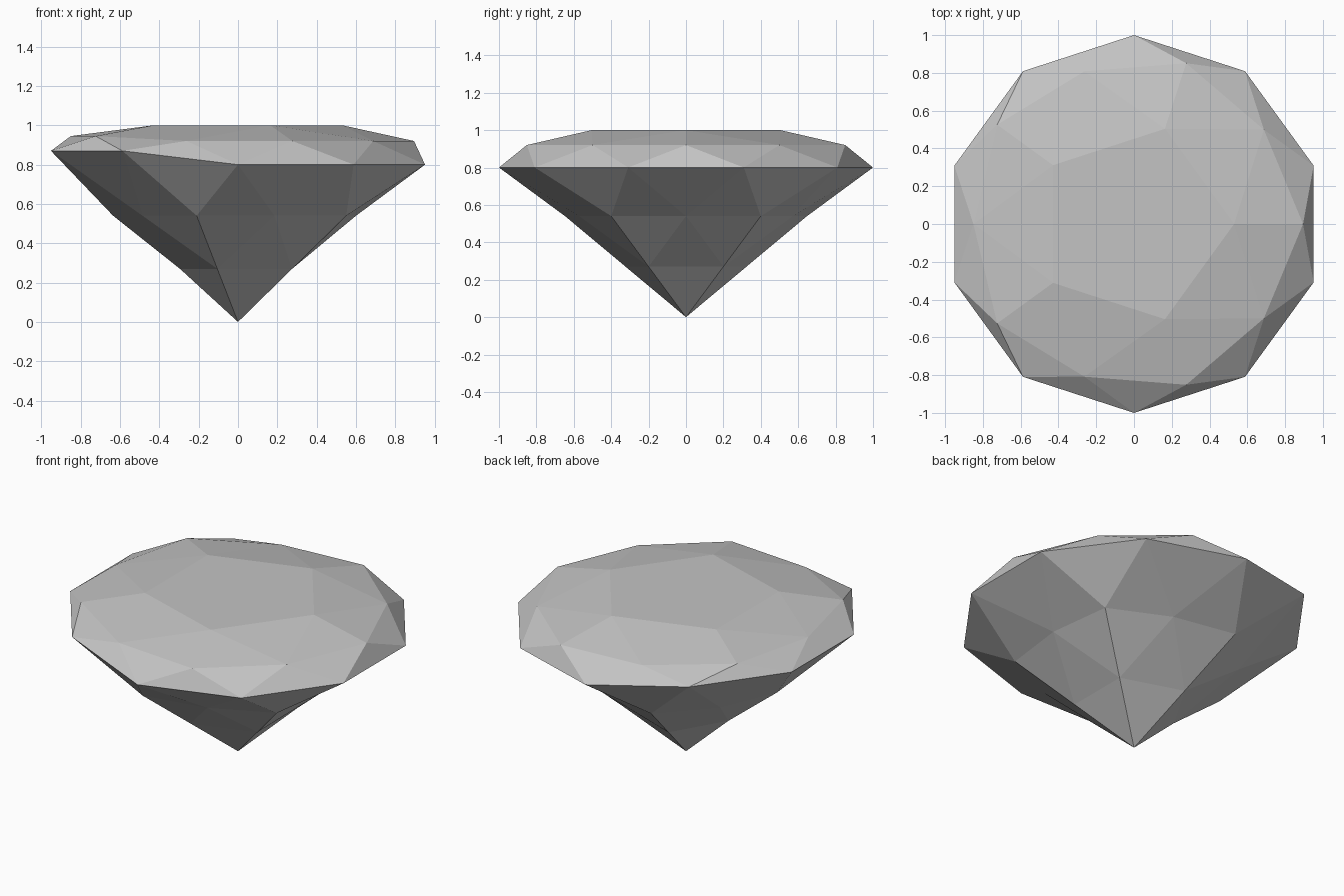
import bpy
import bmesh
from math import radians, cos, sin

old = bpy.data.objects.get("Cube")
if old:
    bpy.data.objects.remove(old, do_unlink=True)

# Single stone colour
stone = bpy.data.materials.new("pale_grey_stone")
stone.use_nodes = True
colour = (0.55, 0.55, 0.55, 1)
stone.diffuse_color = colour
stone.node_tree.nodes["Principled BSDF"].inputs["Base Color"].default_value = colour

bm = bmesh.new()


def ring(count, start, radii, z):
    """Ring of vertices whose radius alternates through the given radii."""
    step = 360 / count
    verts = []
    for i in range(count):
        a = radians(start + i * step)
        r = radii[i % len(radii)]
        verts.append(bm.verts.new((r * cos(a), r * sin(a), z)))
    return verts


# Rings from the point up to the flat table
point = bm.verts.new((0, 0, 0))
low = ring(5, 36, [0.34], 0.27)
belt = ring(10, 0, [0.6, 0.68], 0.54)
girdle = ring(10, 18, [1.0], 0.8)
crown = ring(10, 0, [0.895, 0.85], 0.92)
table = ring(5, 0, [0.53], 1.0)

# Uneven cut: the -x side of the girdle and crown sits higher
for v in girdle:
    if v.co.x < -0.5:
        v.co.z = 0.87
for v in crown:
    if v.co.x < -0.5:
        v.co.z = 0.945
low[2].co.x += 0.045
belt[5].co.x += 0.045

# Pavilion and crown facets, one fifth at a time
for k in range(5):
    a, b, c = 2 * k, 2 * k + 1, (2 * k + 2) % 10
    n = (k + 1) % 5
    facets = [
        (point, low[n], low[k]),
        (low[k], low[n], belt[c]),
        (low[k], belt[b], belt[a]),
        (low[k], belt[c], belt[b]),
        (table[k], crown[a], crown[b]),
        (table[k], crown[b], table[n]),
        (table[n], crown[b], crown[c]),
    ]
    for f in facets:
        bm.faces.new(f)

# Triangles meeting at the girdle, above and below
for i in range(10):
    j = (i + 1) % 10
    for inner in (belt, crown):
        bm.faces.new((girdle[i], inner[i], inner[j]))
        bm.faces.new((girdle[i], inner[j], girdle[j]))

# Flat table on top
bm.faces.new(table)
bmesh.ops.recalc_face_normals(bm, faces=bm.faces)

mesh = bpy.data.meshes.new("cut_gem")
bm.to_mesh(mesh)
bm.free()
mesh.materials.append(stone)
gem = bpy.data.objects.new("cut_gem", mesh)
bpy.context.scene.collection.objects.link(gem)
